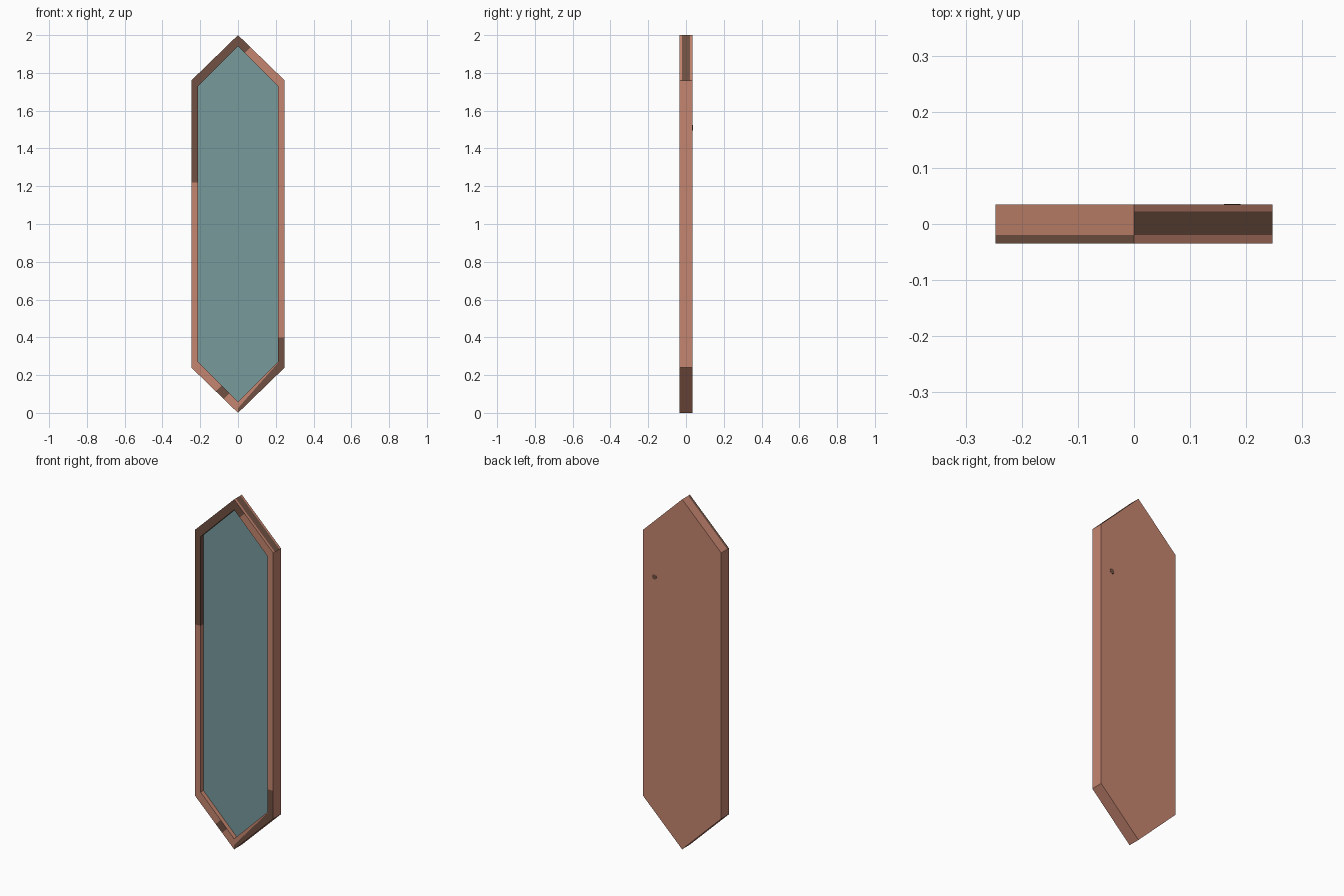
import bpy, bmesh, math
from mathutils import Vector

if "Cube" in bpy.data.objects:
    bpy.data.objects.remove(bpy.data.objects["Cube"])


def material(name, rgb):
    m = bpy.data.materials.new(name)
    m.diffuse_color = (*rgb, 1)
    m.use_nodes = True
    m.node_tree.nodes["Principled BSDF"].inputs["Base Color"].default_value = m.diffuse_color
    return m


copper = material("copper", (0.56, 0.235, 0.16))
tarnish = material("dark tarnish", (0.165, 0.082, 0.054))
silver = material("mirror glass", (0.185, 0.32, 0.33))

FRONT, BACK, RECESS = -0.035, 0.035, -0.009


def hexagon(half_w, low, shoulder):
    return [(0, low), (half_w, shoulder), (half_w, 2 - shoulder),
            (0, 2 - low), (-half_w, 2 - shoulder), (-half_w, shoulder)]


OUTER = hexagon(0.247, 0.0, 0.24)
INNER = hexagon(0.212, 0.06, 0.27)


def finish(bm, name, mats):
    mesh = bpy.data.meshes.new(name)
    bm.to_mesh(mesh)
    bm.free()
    for m in mats:
        mesh.materials.append(m)
    ob = bpy.data.objects.new(name, mesh)
    bpy.context.collection.objects.link(ob)
    return ob


# Frame: solid back, outer walls, front rim and recess walls
bm = bmesh.new()


def ring(pts, y):
    return [bm.verts.new((x, y, z)) for x, z in pts]


loops = [ring(OUTER, BACK), ring(OUTER, FRONT), ring(INNER, FRONT), ring(INNER, RECESS)]
bm.faces.new(loops[0])
for a, b in zip(loops, loops[1:]):
    for i in range(6):
        j = (i + 1) % 6
        bm.faces.new((a[i], a[j], b[j], b[i]))
bm.faces.new(loops[3])
bmesh.ops.recalc_face_normals(bm, faces=bm.faces)


def kind(f):
    if f.normal.y > 0.9:
        return "back"
    if f.normal.y < -0.9:
        return "rim"
    c = f.calc_center_median() - Vector((0, 0, 1))
    return "wall" if f.normal.dot(c) > 0 else "recess"


def sector(f):
    c = f.calc_center_median()
    side = "right" if c.x > 0 else "left"
    n = "top" if c.z > 1.74 else "bottom" if c.z < 0.26 else "side"
    return n + " " + side


def cut(kinds, sec, co, no):
    bm.normal_update()
    faces = [f for f in bm.faces if kind(f) in kinds and sector(f) == sec]
    geom = set(faces)
    for f in faces:
        geom.update(f.edges)
        geom.update(f.verts)
    bmesh.ops.bisect_plane(bm, geom=list(geom), plane_co=co, plane_no=no, dist=1e-5)


# Outlines of the tarnished patches
cut(("rim", "recess"), "side left", (0, 0, 1.22), (0, 0, 1))
cut(("rim",), "side right", (0, 0, 0.40), (0, 0, 1))
cut(("rim",), "top right", (0.05, 0, 1.92), (1, 0, -1))
cut(("rim",), "bottom left", (-0.10, 0, 0.13), (1, 0, -1))
cut(("rim",), "bottom left", (-0.06, 0, 0.09), (1, 0, -1))
cut(("rim",), "bottom right", (0, 0, 0.025), (0.24, 0, -0.212))
cut(("wall",), "top right", (0, -0.02, 0), (0, 1, 0))
cut(("wall",), "top right", (0, 0.022, 0), (0, 1, 0))
cut(("wall",), "top left", (0, -0.02, 0), (0, 1, 0))
bm.normal_update()


def is_dark(f):
    k, c = kind(f), f.calc_center_median()
    if k == "back":
        return False
    if k == "wall":
        if c.z < 1.8:
            return False
        return -0.02 < c.y < 0.022 if c.x > 0 else c.y < -0.02
    if c.x < 0:
        if c.z > 1.22:
            return True
        return k == "rim" and c.z < 0.3 and -0.08 < (c.x - c.z + 0.19) / 2 < 0.02 \
            and abs(c.x - c.z + 0.19) < 0.03
    if k == "rim":
        if c.z < 0.4:
            # outer half of the lower bar and the foot of the side bar
            return c.x > 0.2 or c.z < 0.025 + c.x * 0.24 / 0.212
        return c.z > 1.6 and c.x - c.z < 0.05 - 1.92
    return False


for f in bm.faces:
    f.material_index = 1 if is_dark(f) else 0
finish(bm, "mirror_frame", [copper, tarnish])

# Mirror glass set in the recess
bm = bmesh.new()
face = bm.faces.new([bm.verts.new((x, RECESS - 0.001, z)) for x, z in INNER])
face.normal_update()
if face.normal.y > 0:
    face.normal_flip()
finish(bm, "mirror_glass", [silver])

# Small dark spot on the back
bpy.ops.mesh.primitive_cylinder_add(vertices=8, radius=0.015, depth=0.002,
                                    location=(0.175, BACK, 1.51),
                                    rotation=(math.pi / 2, 0, 0))
spot = bpy.context.object
spot.name = "back_spot"
spot.data.materials.append(tarnish)
